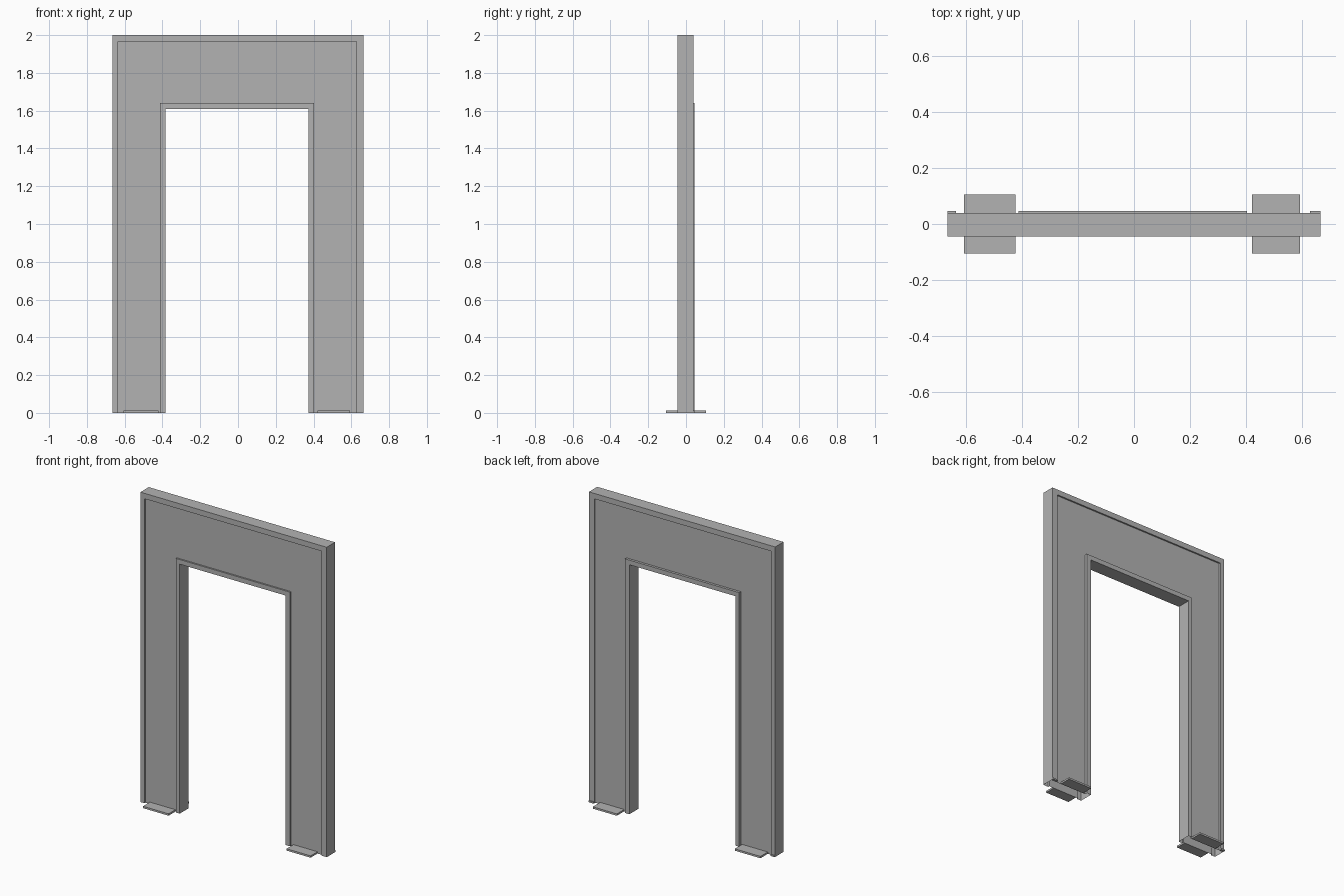
import bpy
import bmesh

cube = bpy.data.objects.get("Cube")
if cube:
    bpy.data.objects.remove(cube, do_unlink=True)

# One grey material for everything
grey = bpy.data.materials.new("plain grey")
grey.use_nodes = True
colour = (0.45, 0.45, 0.45, 1)
grey.diffuse_color = colour
grey.node_tree.nodes["Principled BSDF"].inputs["Base Color"].default_value = colour

# Arch outlines: left x, right x, top z
OUTER = (-0.665, 0.665, 2.0)
RIM = (-0.635, 0.627, 1.965)
TRIM = (-0.412, 0.403, 1.64)
OPENING = (-0.385, 0.372, 1.61)

# Depths
FRONT, BACK, TRIM_BACK = -0.045, 0.04, 0.046
RECESS = 0.01
PANEL_FRONT, PANEL_BACK = FRONT + RECESS, BACK - RECESS


def add_object(name, bm):
    mesh = bpy.data.meshes.new(name)
    bm.to_mesh(mesh)
    bm.free()
    mesh.materials.append(grey)
    obj = bpy.data.objects.new(name, mesh)
    bpy.context.collection.objects.link(obj)
    return obj


def arch(name, *sections):
    """Skin a chain of (outline, y) arches, left open at the floor."""
    bm = bmesh.new()
    rows = []
    for (left, right, top), y in sections:
        points = ((left, y, 0), (left, y, top), (right, y, top), (right, y, 0))
        rows.append([bm.verts.new(p) for p in points])
    for a, b in zip(rows, rows[1:]):
        for i in range(3):
            bm.faces.new((a[i], a[i + 1], b[i + 1], b[i]))
    return add_object(name, bm)


def box(name, low, high):
    bm = bmesh.new()
    bmesh.ops.create_cube(bm, size=1)
    for v in bm.verts:
        v.co = [l if c < 0 else h for c, l, h in zip(v.co, low, high)]
    return add_object(name, bm)


# Outer frame with a raised rim on both faces
arch("outer_frame", (RIM, PANEL_FRONT), (RIM, FRONT), (OUTER, FRONT),
     (OUTER, BACK), (RIM, BACK), (RIM, PANEL_BACK))

# Recessed panels
arch("front_panel", (TRIM, PANEL_FRONT), (RIM, PANEL_FRONT))
arch("back_panel", (RIM, PANEL_BACK), (TRIM, PANEL_BACK))

# Trim lining the opening, standing slightly proud at the back
arch("opening_trim", (TRIM, PANEL_BACK), (TRIM, TRIM_BACK), (OPENING, TRIM_BACK),
     (OPENING, FRONT), (TRIM, FRONT), (TRIM, PANEL_FRONT))

# Floor plates in front of and behind each leg, and small lips under the rim
for side, x0, x1 in (("right", -0.605, -0.422), ("left", 0.42, 0.592)):
    box(f"front_{side}_floor_plate", (x0, -0.105, 0), (x1, PANEL_FRONT, 0.012))
    box(f"back_{side}_floor_plate", (x0, PANEL_BACK, 0), (x1, 0.105, 0.012))
for side, x0, x1 in (("right", OUTER[0], RIM[0]), ("left", RIM[1], OUTER[1])):
    box(f"{side}_rim_lip", (x0, PANEL_BACK, 0), (x1, TRIM_BACK, 0.01))
